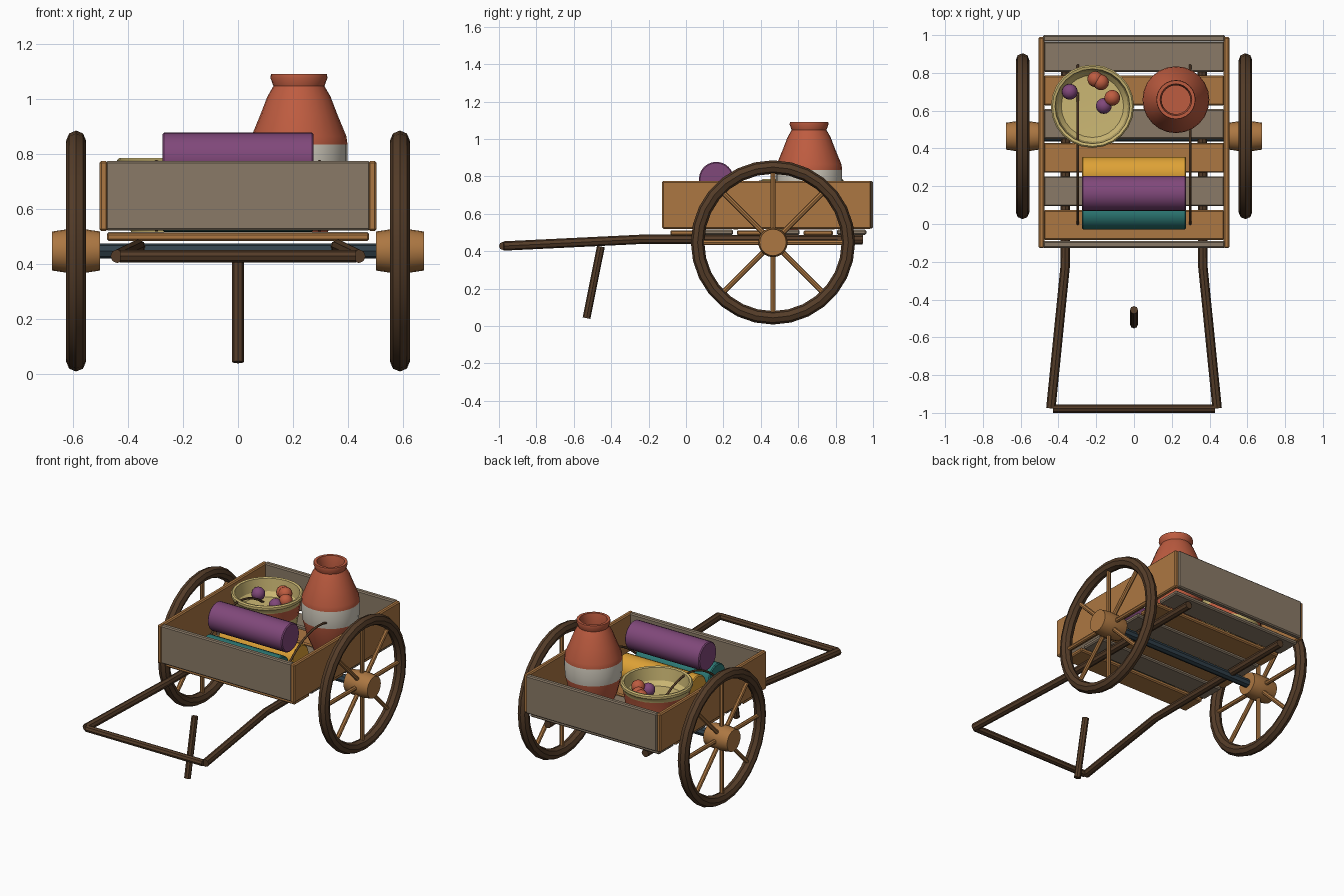
import bpy, bmesh, math
from mathutils import Vector

cube = bpy.data.objects.get("Cube")
if cube:
    bpy.data.objects.remove(cube, do_unlink=True)


def paint(name, *rgb):
    lin = [((c / 255 + 0.055) / 1.055) ** 2.4 for c in rgb] + [1]
    m = bpy.data.materials.new(name)
    m.use_nodes = True
    m.diffuse_color = lin
    m.node_tree.nodes["Principled BSDF"].inputs["Base Color"].default_value = lin
    return m


dark = paint("dark wood", 84, 60, 40)
brown = paint("warm wood", 172, 119, 66)
grey = paint("weathered wood", 138, 122, 103)
iron = paint("iron", 48, 64, 74)
clay = paint("terracotta", 190, 92, 64)
cream = paint("cream glaze", 212, 206, 192)
straw = paint("straw", 204, 184, 116)
purple = paint("purple cloth", 128, 72, 122)
yellow = paint("yellow cloth", 222, 162, 54)
teal = paint("teal cloth", 46, 124, 120)


def finish(bm, name, mats, smooth=True):
    bmesh.ops.recalc_face_normals(bm, faces=bm.faces)
    me = bpy.data.meshes.new(name)
    bm.to_mesh(me)
    bm.free()
    for m in mats:
        me.materials.append(m)
    ob = bpy.data.objects.new(name, me)
    bpy.context.collection.objects.link(ob)
    if smooth:
        bpy.ops.object.select_all(action='DESELECT')
        ob.select_set(True)
        bpy.context.view_layer.objects.active = ob
        bpy.ops.object.shade_smooth_by_angle(angle=math.radians(32))
    return ob


def board(name, x, y, z, mat):
    """Bevelled box from (min, max) ranges."""
    bm = bmesh.new()
    bmesh.ops.create_cube(bm, size=1)
    for v in bm.verts:
        v.co = [(a + b) / 2 + c * (b - a) for (a, b), c in zip((x, y, z), v.co)]
    bmesh.ops.bevel(bm, geom=bm.edges[:], offset=0.007, segments=1, affect='EDGES')
    return finish(bm, name, [mat], False)


def lathe(name, profile, mats, bands=(), sides=24, loc=(0, 0, 0), along_x=False):
    """Spin (radius, height) points; bands lists segments using the second colour."""
    bm = bmesh.new()
    for i, (a, b) in enumerate(zip(profile, profile[1:])):
        ends = [bm.verts.new((r, 0, z)) for r, z in (a, b)]
        edge = bm.edges.new(ends)
        old = set(bm.faces)
        bmesh.ops.spin(bm, geom=ends + [edge], axis=(0, 0, 1), cent=(0, 0, 0),
                       angle=math.tau, steps=sides)
        for f in bm.faces:
            if f not in old:
                f.material_index = int(i in bands)
    bmesh.ops.remove_doubles(bm, verts=bm.verts, dist=0.0005)
    ob = finish(bm, name, mats)
    ob.location = loc
    if along_x:
        ob.rotation_euler.y = math.pi / 2
    return ob


def rod(name, points, radius, mat, smooth=False):
    """Eight-sided bar swept along a path."""
    cu = bpy.data.curves.new(name, 'CURVE')
    cu.dimensions = '3D'
    cu.bevel_depth = radius
    cu.bevel_resolution = 2
    cu.use_fill_caps = True
    sp = cu.splines.new('POLY')
    sp.points.add(len(points) - 1)
    for p, co in zip(sp.points, points):
        p.co = (*co, 1)
    sp.use_smooth = smooth
    cu.materials.append(mat)
    ob = bpy.data.objects.new(name, cu)
    bpy.context.collection.objects.link(ob)
    bpy.ops.object.select_all(action='DESELECT')
    ob.select_set(True)
    bpy.context.view_layer.objects.active = ob
    bpy.ops.object.convert(target='MESH')
    return ob


# Bed planks, alternating wood
for i in range(6):
    y = -0.005 + i * 0.178
    lift = 0.004 * (i % 2)
    board(f"bed_plank_{i + 1}", (-0.478, 0.478), (y - 0.079, y + 0.079),
          (0.484 + lift, 0.512 + lift), grey if i % 2 else brown)

# Box walls
board("front_board", (-0.482, 0.482), (-0.126, -0.09), (0.522, 0.775), grey)
board("back_board", (-0.482, 0.482), (0.965, 1.0), (0.522, 0.775), grey)

# Wheels, shafts and side walls on both sides
AXLE_Y, AXLE_Z = 0.465, 0.447
for side, s in (("left", 1), ("right", -1)):
    board(f"{side}_side_board", sorted((s * 0.474, s * 0.505)), (-0.128, 0.99),
          (0.52, 0.775), brown)
    rod(f"{side}_shaft", [(s * 0.44, -0.975, 0.428), (s * 0.365, -0.23, 0.464),
                          (s * 0.36, 0.945, 0.461)], 0.025, dark)
    hub = Vector((s * 0.59, AXLE_Y, AXLE_Z))
    bpy.ops.mesh.primitive_torus_add(location=hub, rotation=(0, math.pi / 2, 0),
                                     major_segments=28, minor_segments=8,
                                     major_radius=0.403, minor_radius=0.036)
    rim = bpy.context.object
    rim.name = f"{side}_wheel_rim"
    rim.data.materials.append(dark)
    bpy.ops.object.shade_smooth_by_angle(angle=math.radians(32))
    lathe(f"{side}_wheel_hub", [(0, -0.088), (0.071, -0.088), (0.079, -0.035),
                                (0.079, 0.035), (0.071, 0.088), (0, 0.088)],
          [brown], sides=20, loc=hub, along_x=True)
    for k in range(8):
        a = k * math.tau / 8
        d = Vector((0, math.cos(a), math.sin(a)))
        rod(f"{side}_spoke_{k + 1}", [hub + d * 0.06, hub + d * 0.385], 0.014, brown)
    # Arched tie over the load
    arch = [(s * 0.297, 0.42 + 0.42 * t / 8, 0.772 - 0.25 * (t / 8) ** 2)
            for t in range(-8, 9)]
    rod(f"{side}_tie", arch, 0.007, dark, True)

rod("axle", [(-0.52, AXLE_Y, AXLE_Z), (0.52, AXLE_Y, AXLE_Z)], 0.028, iron)
rod("pull_bar", [(-0.43, -0.978, 0.428), (0.43, -0.978, 0.428)], 0.022, dark)
rod("prop_leg", [(0, -0.455, 0.425), (0, -0.532, 0.042)], 0.021, dark)

# Cloth rolls
for name, y, z, r, mat in (("teal_roll", 0.062, 0.606, 0.09, teal),
                           ("yellow_roll", 0.266, 0.606, 0.09, yellow),
                           ("purple_roll", 0.162, 0.785, 0.093, purple)):
    lathe(name, [(0, -0.275), (r - 0.006, -0.275), (r, -0.269), (r, 0.269),
                 (r - 0.006, 0.275), (0, 0.275)], [mat], loc=(0, y, z), along_x=True)

# Clay jar with a glazed band
lathe("clay_jar", [(0, 0.515), (0.105, 0.515), (0.145, 0.61), (0.172, 0.72),
                   (0.177, 0.775), (0.177, 0.835), (0.173, 0.865), (0.14, 0.945),
                   (0.115, 1.01), (0.093, 1.048), (0.104, 1.078), (0.102, 1.092),
                   (0.084, 1.092), (0.076, 1.05), (0.076, 1.0), (0, 1.0)],
      [clay, cream], bands=(3, 4), loc=(0.222, 0.658, 0))

# Basket with a coloured band
lathe("basket", [(0, 0.516), (0.17, 0.516), (0.192, 0.65), (0.205, 0.73),
                 (0.211, 0.752), (0.22, 0.762), (0.22, 0.778), (0.212, 0.786),
                 (0.198, 0.782), (0.188, 0.7), (0.165, 0.672), (0, 0.668)],
      [straw, clay], bands=(2,), loc=(-0.22, 0.623, 0))

# Fruit
for i, (x, y, z, mat) in enumerate(((-0.34, 0.70, 0.71, purple), (-0.16, 0.625, 0.71, purple),
                                    (-0.205, 0.767, 0.73, clay), (-0.175, 0.75, 0.735, clay),
                                    (-0.115, 0.668, 0.735, clay))):
    bpy.ops.mesh.primitive_uv_sphere_add(segments=16, ring_count=10, location=(x, y, z),
                                         radius=0.042)
    fruit = bpy.context.object
    fruit.name = f"fruit_{i + 1}"
    fruit.data.materials.append(mat)
    bpy.ops.object.shade_smooth()
